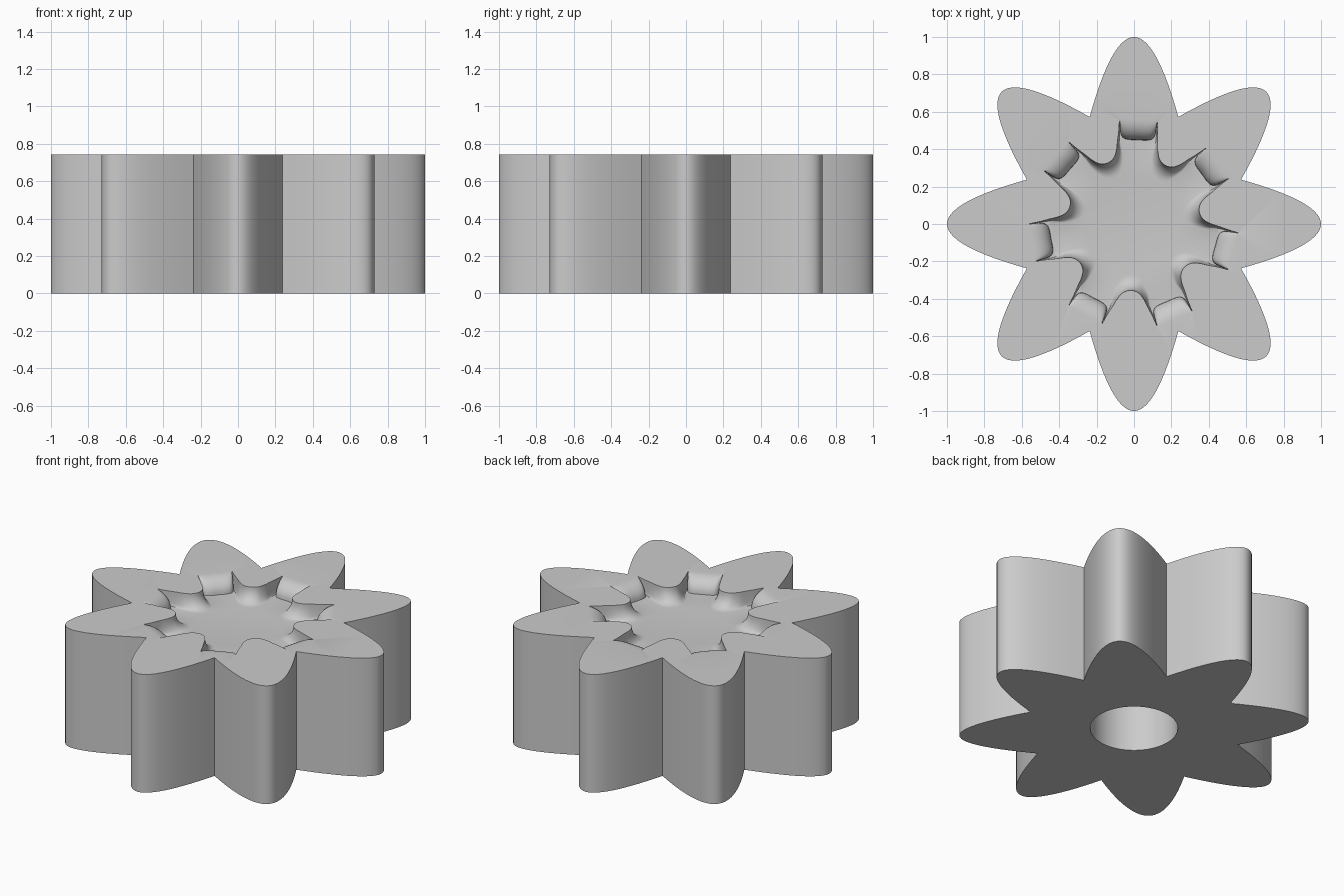
import bpy, bmesh
from math import sin, cos, tan, pi, radians
from mathutils import Vector, Matrix

HEIGHT, DEPTH = 0.744, 0.09
PETALS, TEETH, STEPS = 8, 7, 8
HOLE_R, HOLE_TOP = 0.25, 0.55

cube = bpy.data.objects.get("Cube")
if cube:
    bpy.data.objects.remove(cube, do_unlink=True)

grey = bpy.data.materials.new("plain_grey")
grey.use_nodes = True
colour = (0.6, 0.6, 0.6, 1)
grey.diffuse_color = colour
grey.node_tree.nodes["Principled BSDF"].inputs["Base Color"].default_value = colour


def turn(p, angle):
    return Matrix.Rotation(angle, 2) @ Vector(p)


def mirrored(half):
    """Half profile, centre first, mirrored to run from -x to +x."""
    return [Vector((-x, y)) for x, y in reversed(half[1:])] + [Vector(p) for p in half]


def spline(pts, n=4):
    """Catmull-Rom samples through the points, last one left out."""
    out = []
    for i in range(len(pts) - 1):
        a, b, c, d = (pts[max(0, min(len(pts) - 1, i + j))] for j in (-1, 0, 1, 2))
        for k in range(n):
            t = k / n
            out.append(0.5 * (2 * b + (c - a) * t + (2 * a - 5 * b + 4 * c - d) * t * t
                              + (3 * b - a - 3 * c + d) * t ** 3))
    return out


# Outer outline: parabolic petals
outline = []
half_width, n = 0.2372, 28
for k in range(PETALS):
    for i in range(n):
        x = half_width * (2 * i / n - 1)
        outline.append(turn((x, 1 - 7.6 * x * x), -k * 2 * pi / PETALS))

# Recess: tabs that roll down to the floor, between teeth with a coved foot
sector = 2 * pi / TEETH
spike = (0.102, 0.55)
tooth_spike = turn((-spike[0], spike[1]), -sector / 2)
tooth_spike = turn(spike, sector / 2)
tooth_spike = (abs(tooth_spike.x), tooth_spike.y)
tab_top = [(0, .555), (.05, .555), (.08, .555), (.095, .554), spike]
tab_low = [(0, .45), (.05, .45), (.08, .46), (.095, .49), spike]
tooth_top = [(0, .355), (.04, .367), (.07, .40), (.094, .443), (.12, .487), tooth_spike]
tooth_low = [(0, .27), (.05, .29), (.09, .36), (.105, .44), (.125, .487), tooth_spike]

columns = []
for k in range(TEETH):
    for top, low, coved in ((tab_top, tab_low, False), (tooth_top, tooth_low, True)):
        angle = radians(-2.5) - (k + 0.5 * coved) * sector
        for t, b in zip(spline(mirrored(top)), spline(mirrored(low))):
            column = []
            for s in range(STEPS + 1):
                a = s / STEPS * pi / 2
                u, drop = (1 - cos(a), sin(a)) if coved else (sin(a), 1 - cos(a))
                p = turn(t.lerp(b, u), angle)
                column.append((p.x, p.y, HEIGHT - DEPTH * drop))
            columns.append(column)

bm = bmesh.new()


def ring(points):
    return [bm.verts.new(p) for p in points]


def bridge(a, b):
    for i in range(len(a)):
        j = (i + 1) % len(a)
        bm.faces.new((a[i], a[j], b[j], b[i]))


def fill(*rings):
    edges = []
    for r in rings:
        for i, v in enumerate(r):
            w = r[(i + 1) % len(r)]
            edges.append(bm.edges.get((v, w)) or bm.edges.new((v, w)))
    bmesh.ops.triangle_fill(bm, use_beauty=True, use_dissolve=False, edges=edges)


# Outer wall
outer_low = ring((p.x, p.y, 0) for p in outline)
outer_top = ring((p.x, p.y, HEIGHT) for p in outline)
bridge(outer_low, outer_top)

# Recess wall, rim and floor
levels = [ring(c[s] for c in columns) for s in range(STEPS + 1)]
for a, b in zip(levels, levels[1:]):
    bridge(a, b)
fill(outer_top, levels[0])
fill(levels[-1])

# Blind bore in the underside
circle = [(HOLE_R * cos(2 * pi * i / 64), HOLE_R * sin(2 * pi * i / 64)) for i in range(64)]
bore_low = ring((x, y, 0) for x, y in circle)
bore_top = ring((x, y, HOLE_TOP) for x, y in circle)
bridge(bore_low, bore_top)
bm.faces.new(bore_top)
fill(outer_low, bore_low)

bmesh.ops.recalc_face_normals(bm, faces=bm.faces[:])
mesh = bpy.data.meshes.new("petal_block")
bm.to_mesh(mesh)
bm.free()
mesh.materials.append(grey)
block = bpy.data.objects.new("petal_block", mesh)
bpy.context.collection.objects.link(block)

bpy.ops.object.select_all(action='DESELECT')
block.select_set(True)
bpy.context.view_layer.objects.active = block
bpy.ops.object.shade_smooth_by_angle(angle=radians(30))
